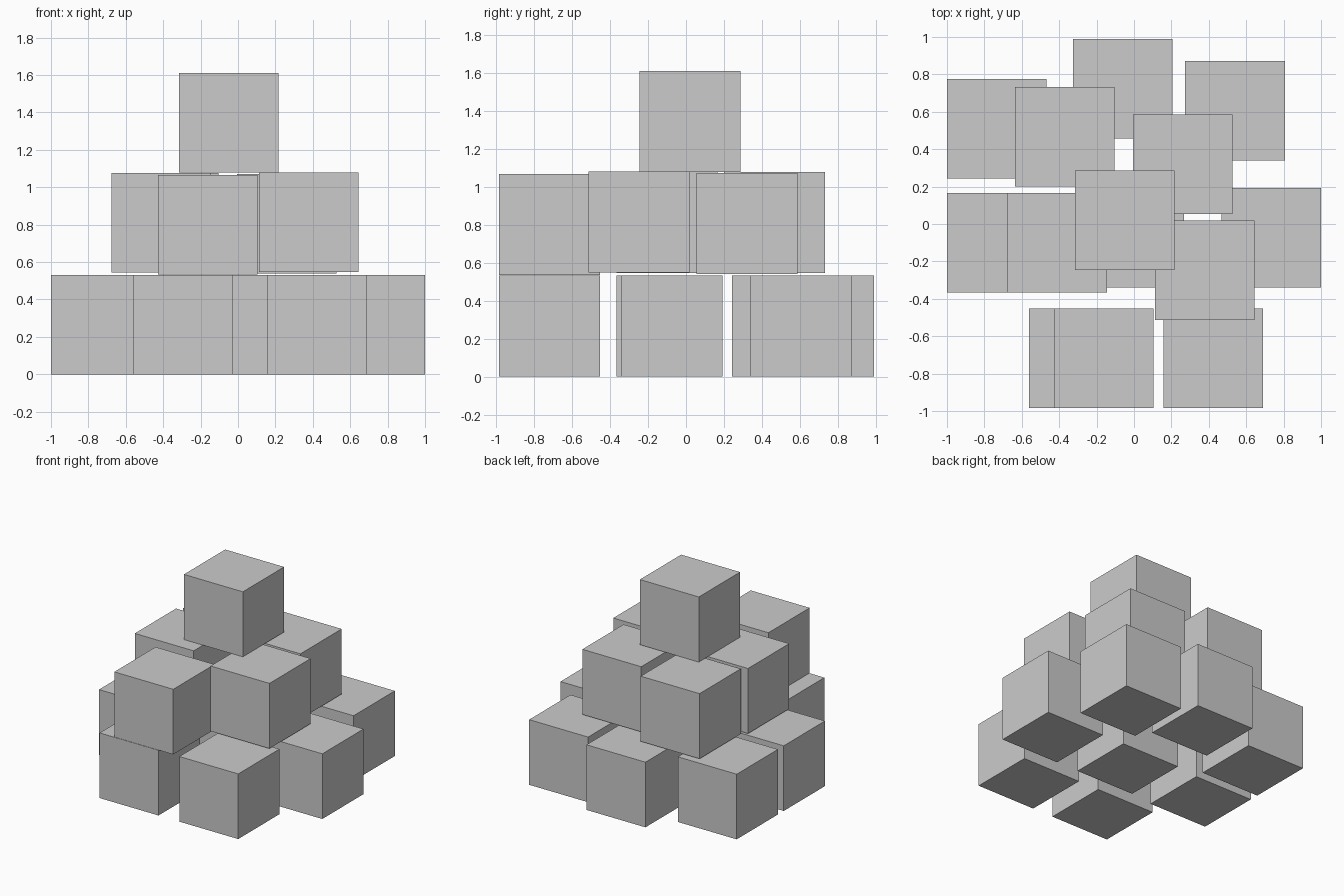
import bpy

SIDE = 0.532

# Centre x, centre y and base height of every block, layer by layer
layers = {
    "bottom_block": [
        (-0.734, 0.508, 0), (-0.06, 0.723, 0), (0.54, 0.606, 0),
        (-0.734, -0.099, 0), (0.0, -0.073, 0), (0.733, -0.073, 0),
        (-0.295, -0.718, 0), (0.425, -0.718, 0),
    ],
    "middle_block": [
        (-0.37, 0.467, 0.545), (0.26, 0.32, 0.54), (-0.411, -0.099, 0.545),
        (0.378, -0.248, 0.547), (-0.162, -0.718, 0.534),
    ],
    "top_block": [(-0.05, 0.02, 1.078)],
}

for name, spots in layers.items():
    for i, (x, y, z) in enumerate(spots, 1):
        bpy.ops.mesh.primitive_cube_add(size=SIDE, location=(x, y, z + SIDE / 2))
        bpy.context.object.name = f"{name}_{i}"
